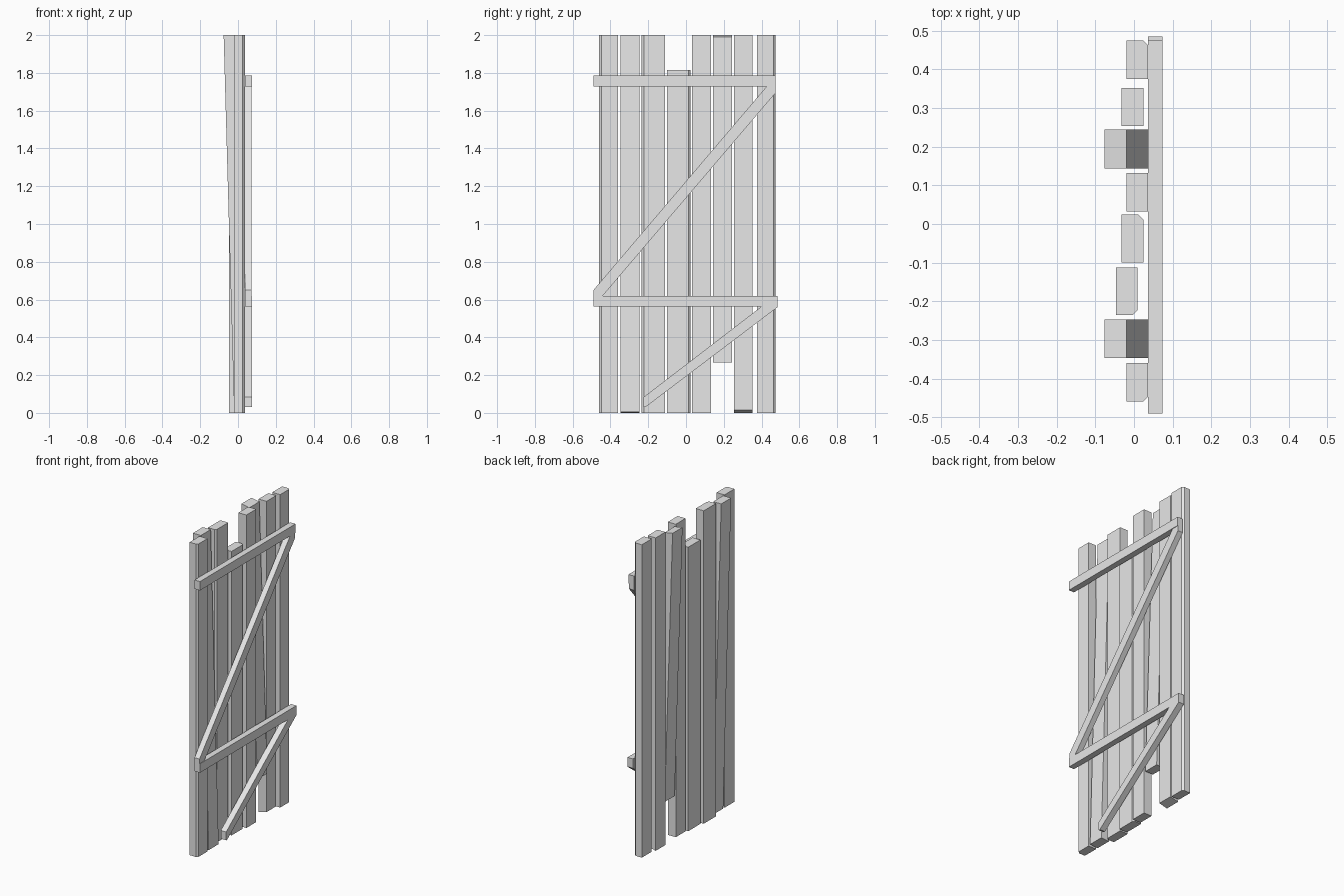
import bpy, bmesh
from mathutils import Vector

cube = bpy.data.objects.get("Cube")
if cube:
    bpy.data.objects.remove(cube, do_unlink=True)

GREY = (0.8, 0.8, 0.8, 1)
wood = bpy.data.materials.new("pale grey wood")
wood.use_nodes = True
wood.diffuse_color = GREY
wood.node_tree.nodes["Principled BSDF"].inputs["Base Color"].default_value = GREY


def prism(name, lower, upper):
    """Solid between two matching outlines."""
    bm = bmesh.new()
    a = [bm.verts.new(p) for p in lower]
    b = [bm.verts.new(p) for p in upper]
    n = len(a)
    bm.faces.new(a[::-1])
    bm.faces.new(b)
    for i in range(n):
        j = (i + 1) % n
        bm.faces.new((a[i], a[j], b[j], b[i]))
    bmesh.ops.recalc_face_normals(bm, faces=bm.faces)
    mesh = bpy.data.meshes.new(name)
    bm.to_mesh(mesh)
    bm.free()
    mesh.materials.append(wood)
    obj = bpy.data.objects.new(name, mesh)
    bpy.context.collection.objects.link(obj)
    return obj


THICK = 0.056
CHAMFER = 0.012


def plank(name, y0, y1, back, z0=0, z1=2, lean=0, worn=0, cut_low=0, cut_top=0):
    """Upright board; worn is the side (-1 or 1) with a chamfered outer edge."""
    front = back + THICK
    outline = [(back, y0), (back, y1)]
    if worn > 0:
        outline += [(front - CHAMFER, y1), (front, y1 - CHAMFER)]
    else:
        outline += [(front, y1)]
    if worn < 0:
        outline += [(front, y0 + CHAMFER), (front - CHAMFER, y0)]
    else:
        outline += [(front, y0)]
    low, top = [], []
    for x, y in outline:
        t = (x - back) / THICK
        low.append(Vector((x, y, z0 + cut_low * t)))
        top.append(Vector((x + lean, y, z1 - cut_top * t)))
    prism(name, low, top)


# Upright boards
plank("plank_1", -0.46, -0.36, -0.02, worn=-1)
plank("plank_2", -0.347, -0.247, -0.02, lean=-0.056, cut_low=0.004)
plank("plank_3", -0.235, -0.112, -0.047, worn=-1)
plank("plank_4", -0.10, 0.024, -0.032, z1=1.815, worn=1)
plank("plank_5", 0.033, 0.132, -0.02)
plank("plank_6", 0.144, 0.244, -0.02, z0=0.268, lean=-0.056, cut_top=0.01)
plank("plank_7", 0.254, 0.352, -0.032, cut_low=0.014)
plank("plank_8", 0.375, 0.475, -0.02, worn=1)

# Rails and diagonal braces nailed across the boards
INNER, OUTER = 0.036, 0.074


def brace(name, outline, outer=OUTER):
    return prism(name, [(INNER, y, z) for y, z in outline],
                 [(outer, y, z) for y, z in outline])


brace("top_rail", [(-0.49, 1.728), (0.475, 1.728), (0.475, 1.785), (-0.49, 1.785)])
brace("middle_rail", [(-0.49, 0.563), (0.485, 0.563), (0.485, 0.62), (-0.49, 0.62)])
brace("long_diagonal", [(-0.49, 0.615), (-0.445, 0.615), (0.475, 1.695),
                        (0.475, 1.732), (0.43, 1.732), (-0.49, 0.65)], 0.071)
brace("short_diagonal", [(-0.225, 0.03), (-0.215, 0.03), (0.485, 0.56),
                         (0.485, 0.567), (0.405, 0.567), (-0.225, 0.083)])
